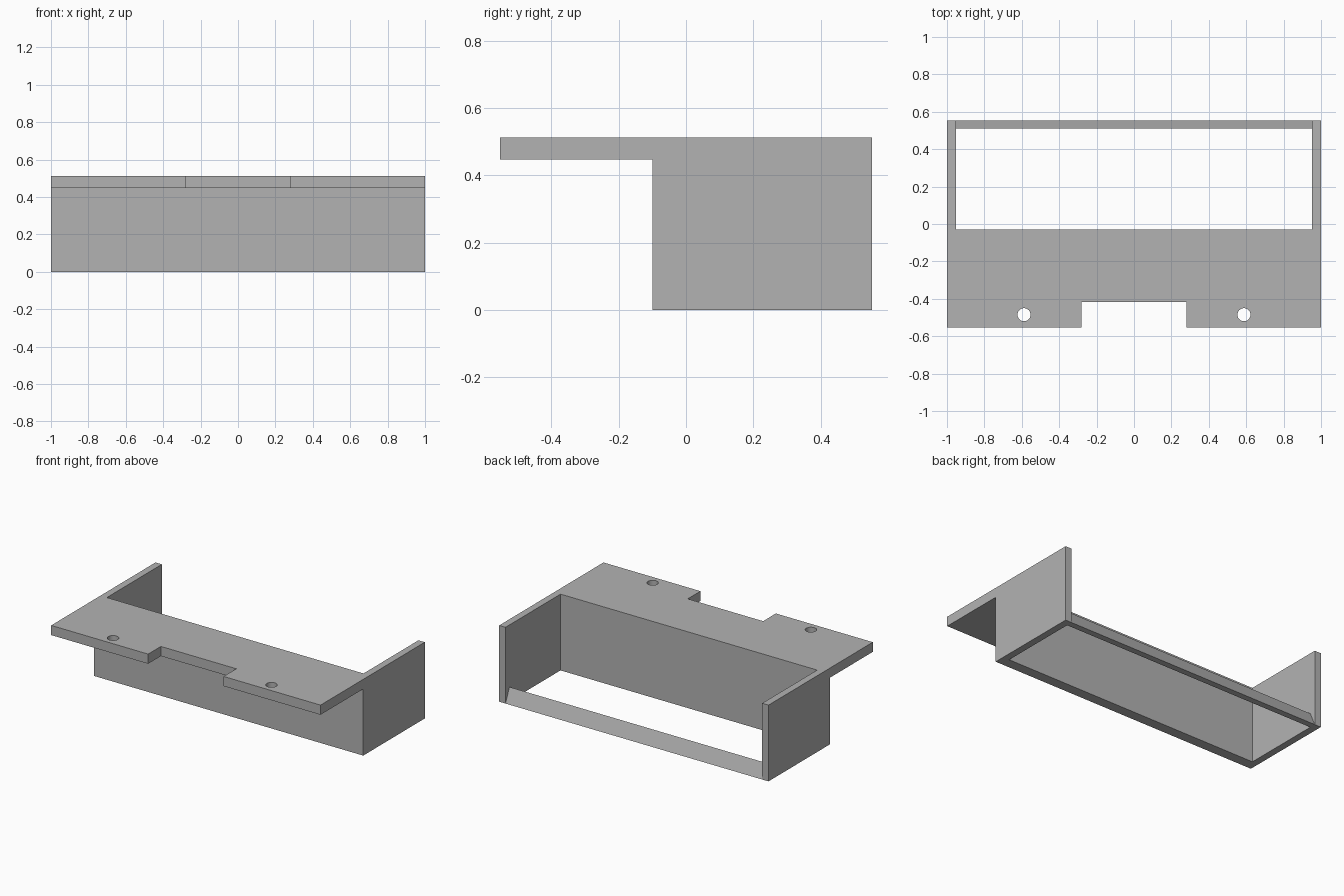
import bpy
import bmesh
import math
from mathutils import Matrix, Vector

default = bpy.data.objects.get("Cube")
if default:
    bpy.data.objects.remove(default, do_unlink=True)

WALL = 0.047      # side wall thickness
DEPTH = 0.553     # half the overall depth
TOP = 0.512       # overall height
INNER_X = 1 - WALL

grey = bpy.data.materials.new("plain grey")
grey.use_nodes = True
colour = (0.45, 0.45, 0.45, 1)
grey.diffuse_color = colour
grey.node_tree.nodes["Principled BSDF"].inputs["Base Color"].default_value = colour


def add_object(name, bm):
    bmesh.ops.recalc_face_normals(bm, faces=bm.faces)
    mesh = bpy.data.meshes.new(name)
    bm.to_mesh(mesh)
    bm.free()
    mesh.materials.append(grey)
    obj = bpy.data.objects.new(name, mesh)
    bpy.context.collection.objects.link(obj)
    return obj


def side_profile(name, points, half_width):
    """Extrude a (y, z) outline across x."""
    bm = bmesh.new()
    face = bm.faces.new([bm.verts.new((-half_width, y, z)) for y, z in points])
    extruded = bmesh.ops.extrude_face_region(bm, geom=[face])["geom"]
    verts = [v for v in extruded if isinstance(v, bmesh.types.BMVert)]
    bmesh.ops.translate(bm, verts=verts, vec=(2 * half_width, 0, 0))
    return add_object(name, bm)


def box(name, low, high):
    low, high = Vector(low), Vector(high)
    bm = bmesh.new()
    bmesh.ops.create_cube(bm, size=1, matrix=Matrix.Translation((low + high) / 2)
                          @ Matrix.Diagonal((*(high - low), 1)))
    return add_object(name, bm)


def drill(name, x, y, radius):
    bm = bmesh.new()
    bmesh.ops.create_cone(bm, cap_ends=True, segments=32, radius1=radius, radius2=radius,
                          depth=0.4, matrix=Matrix.Translation((x, y, TOP)))
    return add_object(name, bm)


def cut(target, cutter):
    modifier = target.modifiers.new("cut", "BOOLEAN")
    modifier.operation = "DIFFERENCE"
    modifier.solver = "EXACT"
    modifier.object = cutter
    bpy.context.view_layer.objects.active = target
    bpy.ops.object.modifier_apply(modifier=modifier.name)
    bpy.data.objects.remove(cutter, do_unlink=True)


# Bracket body: overhanging mounting plate, front wall and side walls
bracket = side_profile("bracket_body", [
    (-DEPTH, TOP), (DEPTH, TOP), (DEPTH, 0), (-0.1, 0), (-0.1, 0.447), (-DEPTH, 0.447)], 1)

# Open bay, front notch and screw holes
cut(bracket, box("bay_cutter", (-INNER_X, -0.03, -0.5), (INNER_X, 1, 1)))
cut(bracket, box("notch_cutter", (-0.28, -1, 0.3), (0.28, -0.418, 1)))
for side in (-1, 1):
    cut(bracket, drill("hole_cutter", side * 0.588, -0.485, 0.035))

# Low sloping rail across the open back
rail = side_profile("back_rail", [(DEPTH, 0), (DEPTH - 0.042, 0.095), (DEPTH - 0.042, 0)], INNER_X)

# Smooth only the hole walls
bpy.ops.object.select_all(action="DESELECT")
bracket.select_set(True)
bpy.context.view_layer.objects.active = bracket
bpy.ops.object.shade_smooth_by_angle(angle=math.radians(30))
